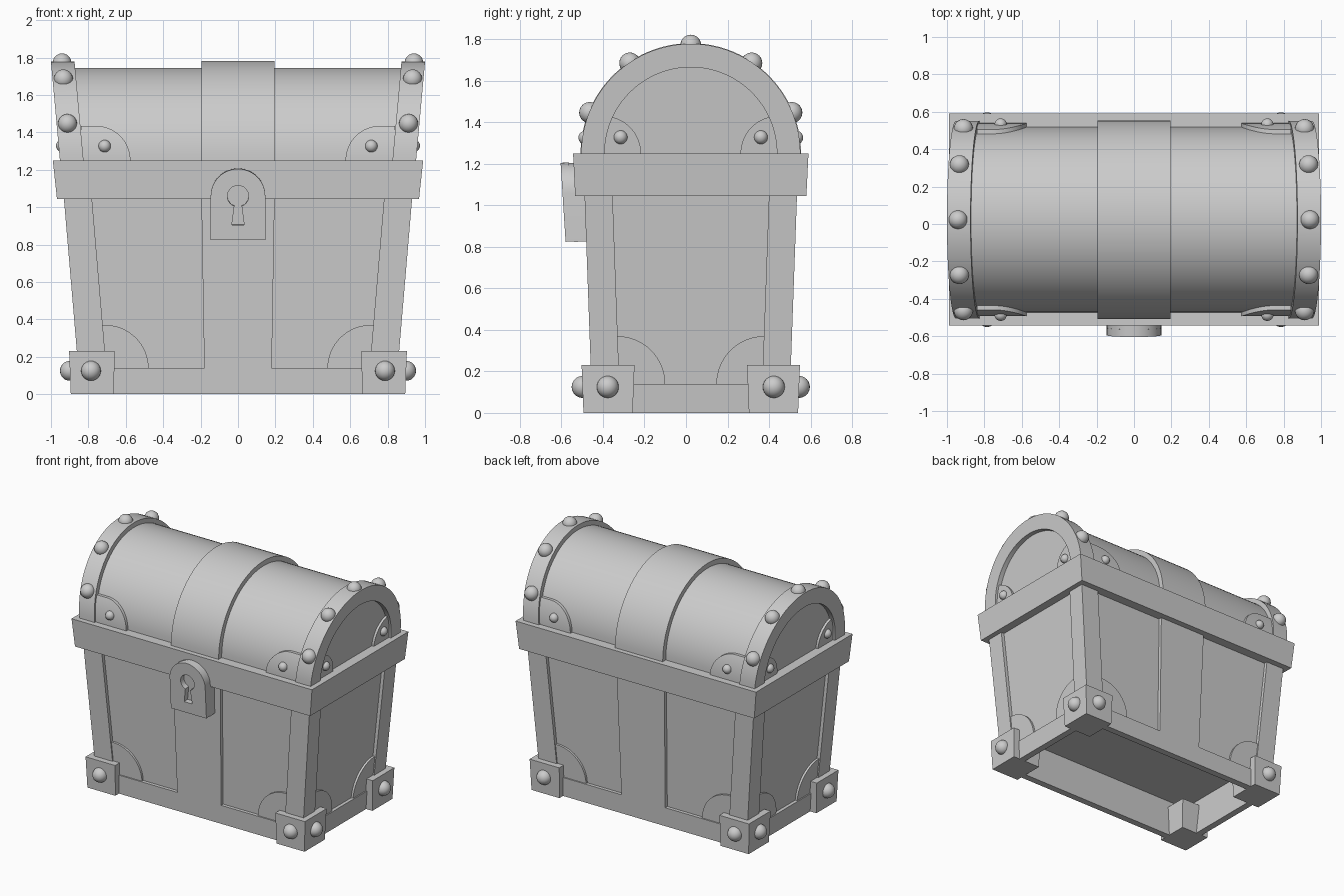
import bpy, bmesh
from math import sin, cos, pi, sqrt, radians

if "Cube" in bpy.data.objects:
    bpy.data.objects.remove(bpy.data.objects["Cube"])

YC = 0.023      # chest body centre in y (the lock sticks out at the front)
LZ = 1.25       # lid spring line
LEAN = 0.091    # outward lean of the lid ends
DEEP = 0.025    # panel recess behind the frame


def X(z): return 0.842 + 0.085 * z      # outer half width of the frame
def Y(z): return 0.474 + 0.036 * z      # outer half depth of the frame


def loft(name, rings, mirror="", closed=False):
    """Skin rings of points; cap the ends or close the loop; mirror on axes."""
    bm = bmesh.new()
    vs = [[bm.verts.new(p) for p in r] for r in rings]
    n = len(vs[0])
    pairs = list(zip(vs, vs[1:])) + ([(vs[-1], vs[0])] if closed else [])
    for a, b in pairs:
        for i in range(n):
            j = (i + 1) % n
            bm.faces.new((a[i], a[j], b[j], b[i]))
    if not closed:
        bm.faces.new(vs[0])
        bm.faces.new(vs[-1])
    bmesh.ops.recalc_face_normals(bm, faces=bm.faces)
    return finish(name, bm, mirror)


def finish(name, bm, mirror=""):
    me = bpy.data.meshes.new(name)
    bm.to_mesh(me)
    bm.free()
    ob = bpy.data.objects.new(name, me)
    ob.location.y = YC
    bpy.context.collection.objects.link(ob)
    if mirror:
        m = ob.modifiers.new("mirror", 'MIRROR')
        m.use_axis = ["X" in mirror, "Y" in mirror, False]
        m.use_clip = False
        m.use_mirror_merge = False
    return ob


def rect(hx, hy, z):
    return [(hx, hy, z), (-hx, hy, z), (-hx, -hy, z), (hx, -hy, z)]


def arc(r, n=48):
    return [(r * cos(pi * i / n), r * sin(pi * i / n)) for i in range(n + 1)]


# body shell, open underneath with a raised floor
def inset(z, d): return rect(X(z) - d, Y(z) - d, z)
loft("body_shell", [inset(0.28, 0.05), inset(0.02, 0.05), inset(0.02, DEEP), inset(1.1, DEEP)])

# base band
loft("base_band", [inset(0, 0), inset(0.14, 0), inset(0.14, 0.05), inset(0, 0.05)], closed=True)

# corner posts with an L section
def post(z):
    x, y = X(z), Y(z)
    return [(x, y, z), (x - 0.15, y, z), (x - 0.15, y - 0.04, z),
            (x - 0.04, y - 0.04, z), (x - 0.04, y - 0.135, z), (x, y - 0.135, z)]
loft("corner_posts", [post(0.05), post(1.1)], "XY")

# centre straps on front and back
def strap(z):
    w = 0.178 + 0.017 * z
    return [(w, Y(z), z), (-w, Y(z), z), (-w, Y(z) - 0.035, z), (w, Y(z) - 0.035, z)]
loft("body_straps", [strap(0.1), strap(1.1)], "Y")

# corner feet
def foot(z, e):
    a, b, c, d = 0.664 - e / 2, 0.894 + e, 0.28 - e, 0.517 + e
    return [(a, c, z), (b, c, z), (b, d, z), (a, d, z)]
loft("corner_feet", [foot(0, 0), foot(0.23, 0.009)], "XY")

# rim
loft("rim", [rect(0.968, 0.557, 1.045), rect(0.99, 0.567, LZ)])

# lid barrel with leaning ends
loft("lid_barrel", [[(s * (0.917 + LEAN * h), y, LZ + h) for y, h in arc(0.495)] for s in (-1, 1)])


# arched bands over the lid
def arch(name, r0, r1, x0, x1, lean, mirror=""):
    rings = []
    for (ya, ha), (yb, hb) in zip(arc(r0), arc(r1)):
        rings.append([(x0 + lean * ha, ya, LZ + ha), (x1 + lean * ha, ya, LZ + ha),
                      (x1 + lean * hb, yb, LZ + hb), (x0 + lean * hb, yb, LZ + hb)])
    loft(name, rings, mirror)
arch("lid_end_bands", 0.415, 0.528, 0.826, 0.952, LEAN, "X")
arch("lid_centre_band", 0.47, 0.531, -0.196, 0.196, 0)


# rounded corner brackets laid on a surface map(u, z, depth)
def bracket(name, surf, edge, centre, z0, r, d0, d1):
    rings = []
    for i in range(17):
        a = pi / 2 * i / 16
        z, u = z0 + r * sin(a), centre - r * cos(a)
        rings.append([surf(edge, z, d0), surf(edge, z, d1), surf(u, z, d1), surf(u, z, d0)])
    loft(name, rings, "XY")


def front(u, z, d): return (u, Y(z) + d, z)
def side(u, z, d): return (X(z) + d, u, z)
def lid_front(u, z, d): return (u, sqrt((0.495 + d) ** 2 - (z - LZ) ** 2), z)
def lid_end(u, z, d): return (0.917 + LEAN * (z - LZ) + d, u, z)

bracket("body_front_brackets", front, 0.74, 0.71, 0.138, 0.232, -0.03, -0.009)
bracket("body_side_brackets", side, 0.37, 0.355, 0.138, 0.232, -0.03, -0.009)
bracket("lid_front_brackets", lid_front, 0.84, 0.76, LZ, 0.185, -0.01, 0.021)
bracket("lid_end_brackets", lid_end, 0.43, 0.42, LZ, 0.18, -0.01, 0.018)


# rivets
def rivets(name, points, r, mirror):
    bm = bmesh.new()
    for p in points:
        ret = bmesh.ops.create_uvsphere(bm, u_segments=20, v_segments=12, radius=r)
        bmesh.ops.translate(bm, verts=ret["verts"], vec=p)
    finish(name, bm, mirror)

rivets("foot_rivets", [(0.786, 0.521, 0.125), (0.899, 0.4, 0.125)], 0.053, "XY")
rivets("lid_side_rivets", [(0.894 + LEAN * h, y, LZ + h) for y, h in
                           [(0.525 * cos(radians(a)), 0.525 * sin(radians(a))) for a in (22, 56)]],
       0.051, "XY")
rivets("lid_top_rivets", [(0.893 + LEAN * 0.525, 0, LZ + 0.522)], 0.05, "X")
rivets("bracket_rivets", [lid_front(0.713, 1.326, 0.019), lid_end(0.338, 1.328, 0.016)], 0.033, "XY")


# lock plate with keyhole
def plate(name, outlines, y, half):
    cu = bpy.data.curves.new(name, 'CURVE')
    cu.dimensions, cu.fill_mode, cu.extrude = '2D', 'BOTH', half
    for pts in outlines:
        sp = cu.splines.new('POLY')
        sp.points.add(len(pts) - 1)
        for p, (u, v) in zip(sp.points, pts):
            p.co = (u, v, 0, 1)
        sp.use_cyclic_u = True
    ob = bpy.data.objects.new(name, cu)
    ob.location, ob.rotation_euler.x = (0, y, 1.06), pi / 2 + 0.063
    bpy.context.collection.objects.link(ob)
    bpy.ops.object.select_all(action='DESELECT')
    ob.select_set(True)
    bpy.context.view_layer.objects.active = ob
    bpy.ops.object.convert(target='MESH')

shield = arc(0.146, 24) + [(-0.146, -0.235), (0.146, -0.235)]
keyhole = [(0.057 * cos(radians(a)), 0.057 * sin(radians(a))) for a in range(-70, 251, 16)]
keyhole += [(-0.033, -0.155), (0.033, -0.155)]
plate("lock_face", [shield, keyhole], -0.575, 0.02)
plate("lock_back", [shield], -0.52, 0.035)

# smooth curved faces, keep edges sharp
for ob in bpy.context.scene.objects:
    ob.select_set(True)
bpy.ops.object.shade_smooth_by_angle(angle=radians(30))
